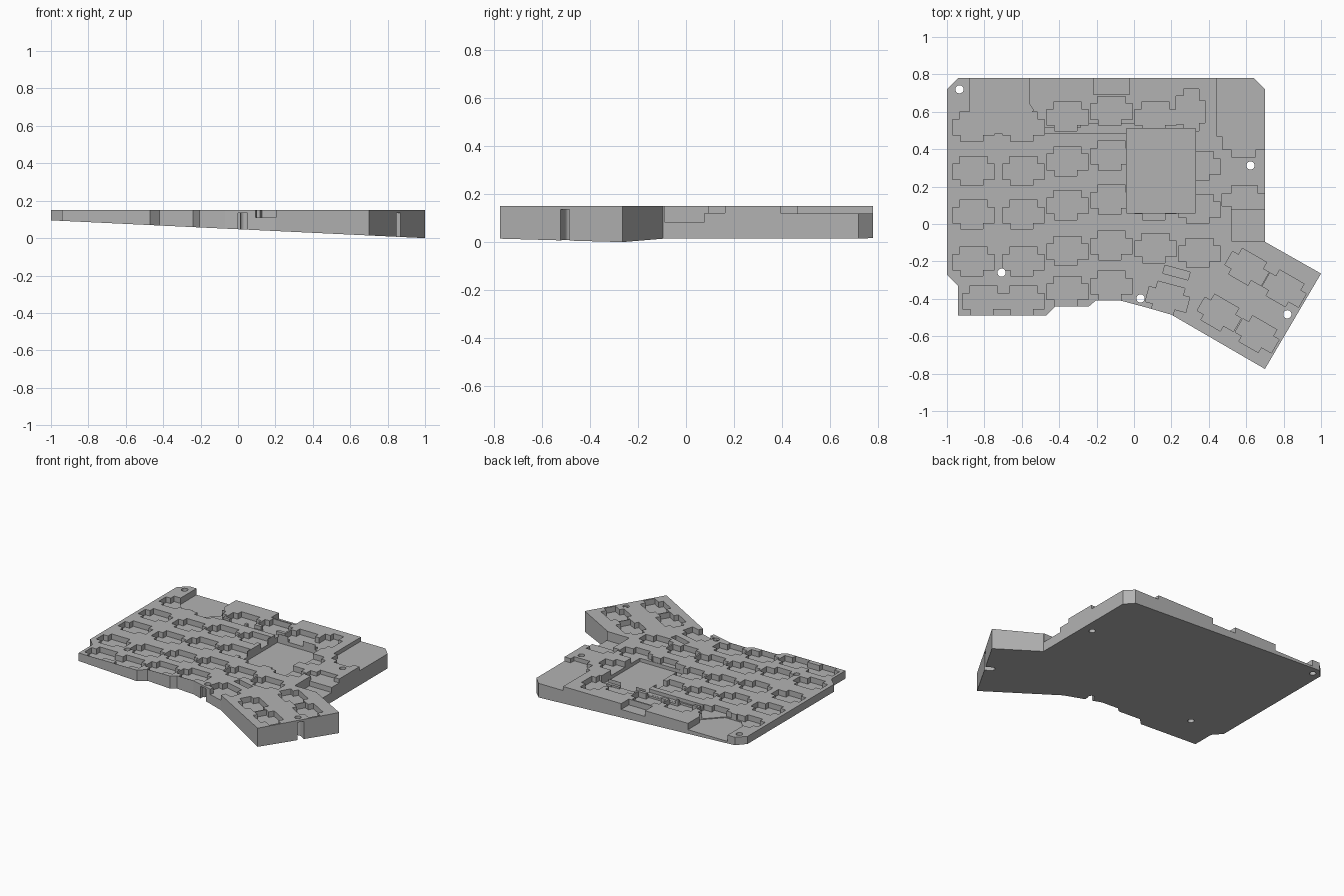
import bpy, bmesh, math
from mathutils import Matrix

TOP = 0.15
grey = bpy.data.materials.new("warm_grey_plastic")
grey.diffuse_color = (0.45, 0.45, 0.45, 1)


def prism(name, pts, z0, z1, matrix=Matrix()):
    """Extrude a counter-clockwise outline from z0 up to z1."""
    bm = bmesh.new()
    face = bm.faces.new([bm.verts.new((x, y, z0)) for x, y in pts])
    ext = bmesh.ops.extrude_face_region(bm, geom=[face])["geom"]
    for v in ext:
        if isinstance(v, bmesh.types.BMVert):
            v.co.z = z1
    bmesh.ops.recalc_face_normals(bm, faces=bm.faces)
    bm.transform(matrix)
    me = bpy.data.meshes.new(name)
    bm.to_mesh(me)
    bm.free()
    me.materials.append(grey)
    ob = bpy.data.objects.new(name, me)
    bpy.context.collection.objects.link(ob)
    return ob


def rect(x0, y0, x1, y1):
    return [(x0, y0), (x1, y0), (x1, y1), (x0, y1)]


def circle(x, y, r, n=24):
    return [(x + r * math.cos(2 * math.pi * i / n), y + r * math.sin(2 * math.pi * i / n)) for i in range(n)]


# Tray body with a sloping underside
outline = [(-1, 0.72), (-1, -0.27), (-0.94, -0.33), (-0.94, -0.49), (-0.47, -0.49),
           (-0.42, -0.44), (-0.24, -0.44), (-0.205, -0.41), (-0.07, -0.41), (0.08, -0.45),
           (0.2, -0.485), (0.7, -0.775), (1, -0.265), (0.7, -0.095), (0.7, 0.72),
           (0.64, 0.78), (-0.94, 0.78)]
tray = prism("keyboard_tray", outline, 0, TOP)
for v in tray.data.vertices:
    if v.co.z < 0.01:
        v.co.z = 0.0475 * (1 - v.co.x)


def cut(pts, floor, top=0.3, matrix=Matrix()):
    tool = prism("cutter", pts, floor, top, matrix)
    tool.hide_render = True
    mod = tray.modifiers.new("cut", "BOOLEAN")
    mod.operation, mod.solver, mod.object = "DIFFERENCE", "EXACT", tool
    bpy.context.view_layer.objects.active = tray
    bpy.ops.object.modifier_apply(modifier=mod.name)
    bpy.data.objects.remove(tool)


# Stepped switch socket pockets
socket = [(-0.07, -0.078), (0.05, -0.078), (0.05, -0.045), (0.112, -0.045), (0.112, 0.038),
          (0.075, 0.038), (0.075, 0.078), (-0.075, 0.078), (-0.075, 0.038), (-0.112, 0.038),
          (-0.112, -0.045), (-0.07, -0.045)]
columns = [(-0.858, (0.52, 0.283, 0.05, -0.2)), (-0.59, (0.52, 0.283, 0.05, -0.2)),
           (-0.355, (0.575, 0.335, 0.1, -0.145, -0.36)),
           (-0.12, (0.605, 0.365, 0.13, -0.115, -0.33)),
           (0.115, (0.575, 0.1, -0.13)), (0.35, (0.31, 0.08, -0.155))]
keys = [(x, y, 0) for x, ys in columns for y in ys]
keys += [(-0.805, -0.41, 0), (-0.59, -0.41, 0), (0.302, 0.61, 90),
         (0.605, -0.235, -30), (0.805, -0.35, -30), (0.457, -0.48, -30),
         (0.66, -0.595, -30), (0.18, -0.4, -15)]
for x, y, a in keys:
    cut(socket, 0.11, matrix=Matrix.Translation((x, y, 0)) @ Matrix.Rotation(math.radians(a), 4, "Z"))

# Small tilted slot beside the thumb keys
cut(rect(-0.07, -0.022, 0.07, 0.022), 0.11,
    matrix=Matrix.Translation((0.227, -0.26, 0)) @ Matrix.Rotation(math.radians(-15), 4, "Z"))

# Wiring channels
cut(rect(-0.48, 0.485, -0.03, 0.512), 0.125)
cut(rect(-0.285, 0.511, 0.33, 0.537), 0.124)

# Back edge recesses
cut([(-0.88, 0.9), (-0.88, 0.595), (-0.785, 0.485), (-0.655, 0.485), (-0.537, 0.61),
     (-0.562, 0.645), (-0.562, 0.9)], 0.104)
cut(rect(-0.217, 0.693, -0.025, 0.9), 0.108)
cut([(0.443, 0.9), (0.443, 0.467), (0.473, 0.467), (0.473, 0.397), (0.52, 0.397), (0.52, 0.357),
     (0.65, 0.357), (0.65, 0.397), (0.9, 0.397), (0.9, 0.9)], 0.12)

# Central controller pocket
cut(rect(-0.04, 0.058, 0.33, 0.51), 0.085)

# Side connector pockets
cut([(0.47, 0.095), (0.52, 0.095), (0.52, 0.07), (0.9, 0.07), (0.9, 0.163),
     (0.66, 0.163), (0.66, 0.205), (0.52, 0.205), (0.52, 0.163), (0.47, 0.163)], 0.121)
cut(rect(0.52, -0.09, 0.9, 0.077), 0.084)

# Screw holes, with covered slots where they meet the edge
for x, y in [(-0.933, 0.72), (-0.708, -0.26), (0.035, -0.398), (0.623, 0.313), (0.82, -0.483)]:
    cut(circle(x, y, 0.022), -0.1)
cut(rect(0.0, -0.5, 0.05, -0.4), -0.1, 0.135)
cut(rect(0, -0.022, 0.12, 0.022), -0.1, 0.135,
    Matrix.Translation((0.82, -0.483, 0)) @ Matrix.Rotation(math.radians(-30), 4, "Z"))
